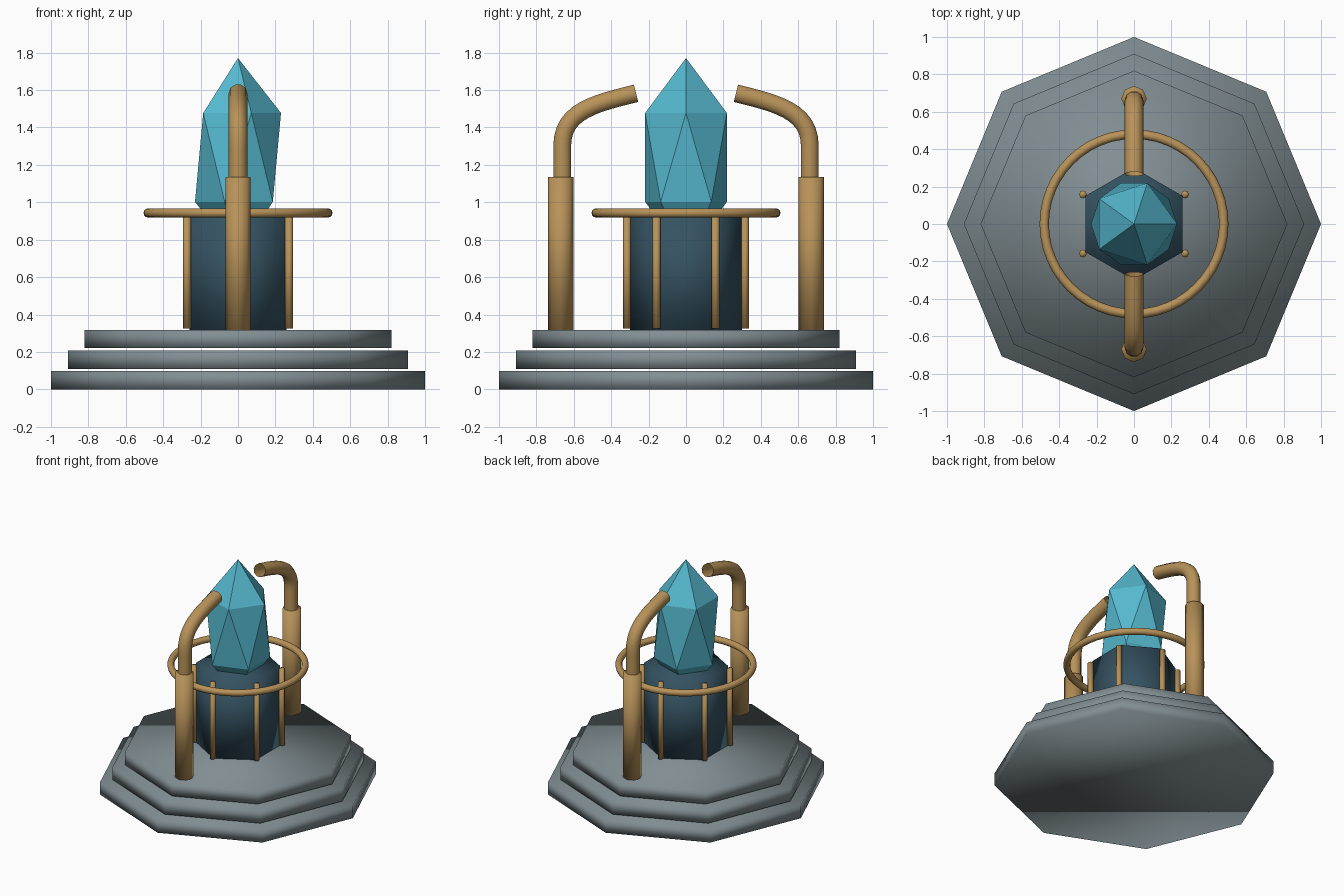
import bpy
from math import radians, sin, cos

if "Cube" in bpy.data.objects:
    bpy.data.objects.remove(bpy.data.objects["Cube"])


def material(name, rgb):
    m = bpy.data.materials.new(name)
    m.diffuse_color = (*rgb, 1)
    m.use_nodes = True
    m.node_tree.nodes["Principled BSDF"].inputs["Base Color"].default_value = m.diffuse_color
    return m


STONE = material("stone", (0.22, 0.27, 0.29))
BRASS = material("brass", (0.48, 0.29, 0.10))
DARK = material("dark_core", (0.035, 0.085, 0.12))
CRYSTAL = material("crystal", (0.09, 0.48, 0.62))


def finish(name, mat, smooth=True):
    o = bpy.context.object
    o.name = name
    o.data.materials.append(mat)
    if smooth:
        o.data.shade_smooth()
    return o


def prism(name, mat, sides, radius, z0, z1, x=0, y=0, turn=0):
    bpy.ops.mesh.primitive_cylinder_add(
        vertices=sides, radius=radius, depth=z1 - z0,
        location=(x, y, (z0 + z1) / 2), rotation=(0, 0, radians(turn)))
    return finish(name, mat)


# Stepped octagonal plinth, with thin gaps between the slabs
for i in range(3):
    z = 0.11 * i
    prism(f"plinth_step_{i + 1}", STONE, 8, 1 - 0.09 * i, z, z + 0.098)

# Hexagonal core block
prism("core_block", DARK, 6, 0.30, 0.31, 0.945)

# Slim rods on the corners of the core
for i in range(6):
    a = radians(30 + 60 * i)
    prism(f"core_rod_{i + 1}", BRASS, 8, 0.021, 0.325, 0.925,
          0.315 * cos(a), 0.315 * sin(a))

# Floating ring around the top of the core
bpy.ops.mesh.primitive_torus_add(major_radius=0.48, minor_radius=0.025,
                                 major_segments=48, minor_segments=12,
                                 location=(0, 0, 0.943))
finish("ring", BRASS)

# Faceted crystal: a stretched icosahedron sunk into the core
bpy.ops.mesh.primitive_ico_sphere_add(subdivisions=1, radius=1,
                                      location=(0, 0, 1.24))
gem = finish("crystal", CRYSTAL, smooth=False)
gem.scale = (0.257, 0.257, 0.531)

# Posts with curved open pipes pointing at the crystal, front and back
PATH = [  # (left handle, point, right handle) as (distance from centre, z)
    ((0.662, 1.05), (0.662, 1.10), (0.662, 1.16)),
    ((0.662, 1.24), (0.662, 1.30), (0.662, 1.49)),
    ((0.485, 1.528), (0.267, 1.583), (0.20, 1.60)),
]
for side, s in (("front", -1), ("back", 1)):
    prism(f"{side}_post", BRASS, 8, 0.068, 0.31, 1.135, 0, 0.67 * s)
    curve = bpy.data.curves.new(f"{side}_pipe", "CURVE")
    curve.dimensions = "3D"
    curve.bevel_depth = 0.05
    curve.bevel_resolution = 3
    curve.resolution_u = 12
    spline = curve.splines.new("BEZIER")
    spline.bezier_points.add(len(PATH) - 1)
    for bp, (left, mid, right) in zip(spline.bezier_points, PATH):
        bp.handle_left_type = bp.handle_right_type = "FREE"
        bp.co = (0, mid[0] * s, mid[1])
        bp.handle_left = (0, left[0] * s, left[1])
        bp.handle_right = (0, right[0] * s, right[1])
    curve.materials.append(BRASS)
    pipe = bpy.data.objects.new(f"{side}_pipe", curve)
    bpy.context.collection.objects.link(pipe)
